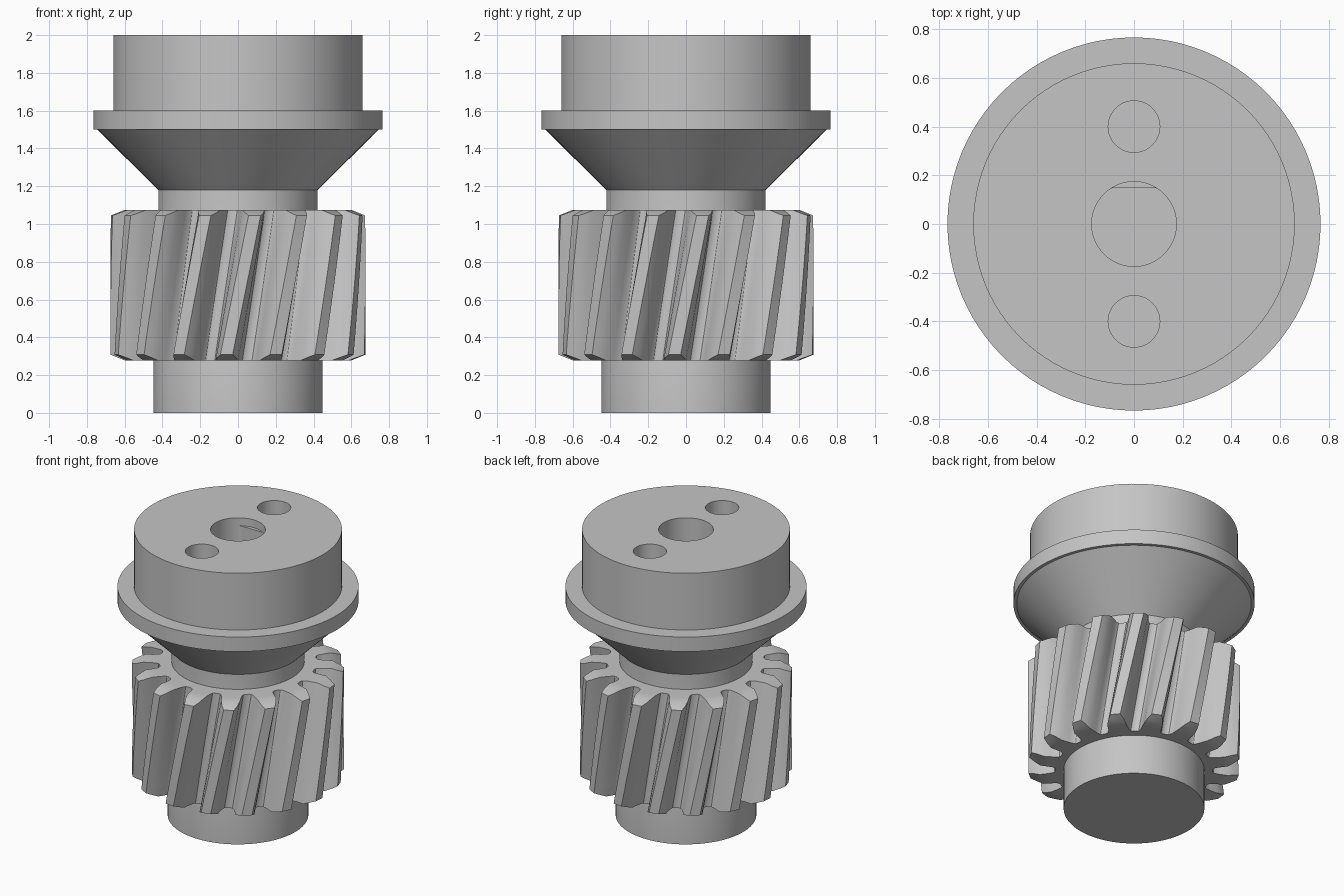
import bpy
import bmesh
from math import sin, cos, pi, radians

if "Cube" in bpy.data.objects:
    bpy.data.objects.remove(bpy.data.objects["Cube"], do_unlink=True)

steel = bpy.data.materials.new("grey steel")
steel.use_nodes = True
GREY = (0.56, 0.56, 0.56, 1)
steel.diffuse_color = GREY
steel.node_tree.nodes["Principled BSDF"].inputs["Base Color"].default_value = GREY


def finish(bm, name):
    bmesh.ops.recalc_face_normals(bm, faces=bm.faces[:])
    mesh = bpy.data.meshes.new(name)
    bm.to_mesh(mesh)
    bm.free()
    mesh.materials.append(steel)
    obj = bpy.data.objects.new(name, mesh)
    bpy.context.collection.objects.link(obj)
    return obj


def select(obj):
    bpy.ops.object.select_all(action='DESELECT')
    obj.select_set(True)
    bpy.context.view_layer.objects.active = obj


def smooth(obj):
    select(obj)
    bpy.ops.object.shade_smooth_by_angle(angle=radians(30))


def lathe(name, profile, steps=96, center_y=0):
    """Solid of revolution from (radius, z, y limit); the limit cuts a D shape."""
    bm = bmesh.new()
    rings = []
    for r, z, limit in profile:
        ring = []
        for i in range(steps):
            a = 2 * pi * i / steps
            y = min(r * sin(a), limit)
            ring.append(bm.verts.new((r * cos(a), center_y + y, z)))
        rings.append(ring)
    for low, high in zip(rings, rings[1:]):
        for i in range(steps):
            j = (i + 1) % steps
            bm.faces.new((low[i], low[j], high[j], high[i]))
    bm.faces.new(rings[0])
    bm.faces.new(rings[-1])
    bmesh.ops.remove_doubles(bm, verts=bm.verts[:], dist=0.00001)
    return finish(bm, name)


def drill(target, cutter):
    cutter.hide_render = True
    mod = target.modifiers.new("drill", 'BOOLEAN')
    mod.operation = 'DIFFERENCE'
    mod.solver = 'EXACT'
    mod.object = cutter
    select(target)
    bpy.ops.object.modifier_apply(modifier=mod.name)
    bpy.data.objects.remove(cutter, do_unlink=True)


# Turned shaft with neck, cone, flange and cap
shaft = lathe("shaft_and_flange", [(r, z, 1) for r, z in (
    (0.447, 0), (0.447, 0.5), (0.422, 0.6), (0.422, 1.18), (0.745, 1.5),
    (0.766, 1.5), (0.766, 1.602), (0.66, 1.602), (0.66, 2))])

# Two pin holes, and a centre bore that turns D-shaped below its mouth
for y in (-0.4, 0.4):
    drill(shaft, lathe("pin_hole", [(0.106, 1.6, 1), (0.106, 2.1, 1)], 48, y))
BORE, FLAT, MOUTH_Z = 0.174, 0.15, 1.945
drill(shaft, lathe("bore", [(BORE, 1.25, FLAT), (BORE, MOUTH_Z, FLAT),
                            (BORE, MOUTH_Z, 1), (BORE, 2.1, 1)], 64))
smooth(shaft)

# Helical gear: half a tooth as (radius, half angle), from root to tip
TEETH, ROWS = 16, 10
BOTTOM, TOP, PITCH_R = 0.278, 1.075, 0.6
TWIST, CHAMFER = 0.3, 0.4
HALF = [(0.5, 0.168), (0.505, 0.146), (0.52, 0.128), (0.55, 0.115),
        (PITCH_R, 0.1), (0.64, 0.076), (0.675, 0.048)]
TOOTH = [(r, -a) for r, a in HALF] + [(r, a) for r, a in reversed(HALF)]
OUTLINE = [(r, a + 2 * pi * t / TEETH) for t in range(TEETH) for r, a in TOOTH]

bm = bmesh.new()
rows = []
for k in range(ROWS + 1):
    row = []
    for r, a in OUTLINE:
        drop = max(0, r - PITCH_R) * CHAMFER
        z = BOTTOM + drop + (TOP - BOTTOM - 2 * drop) * k / ROWS
        angle = a - pi / 2 + 0.02 + TWIST * (z - (BOTTOM + TOP) / 2)
        row.append(bm.verts.new((r * cos(angle), r * sin(angle), z)))
    rows.append(row)
count = len(OUTLINE)
for low, high in zip(rows, rows[1:]):
    for i in range(count):
        j = (i + 1) % count
        bm.faces.new((low[i], low[j], high[j], high[i]))

# Flat gear ends, with a sloped chamfer on each tooth
first = len(HALF) - 3
last = len(TOOTH) - first
for row in (rows[0], rows[-1]):
    bm.faces.new([v for v, (r, a) in zip(row, OUTLINE) if r <= PITCH_R])
    for t in range(TEETH):
        start = t * len(TOOTH)
        bm.faces.new(row[start + first:start + last])
smooth(finish(bm, "helical_gear"))
